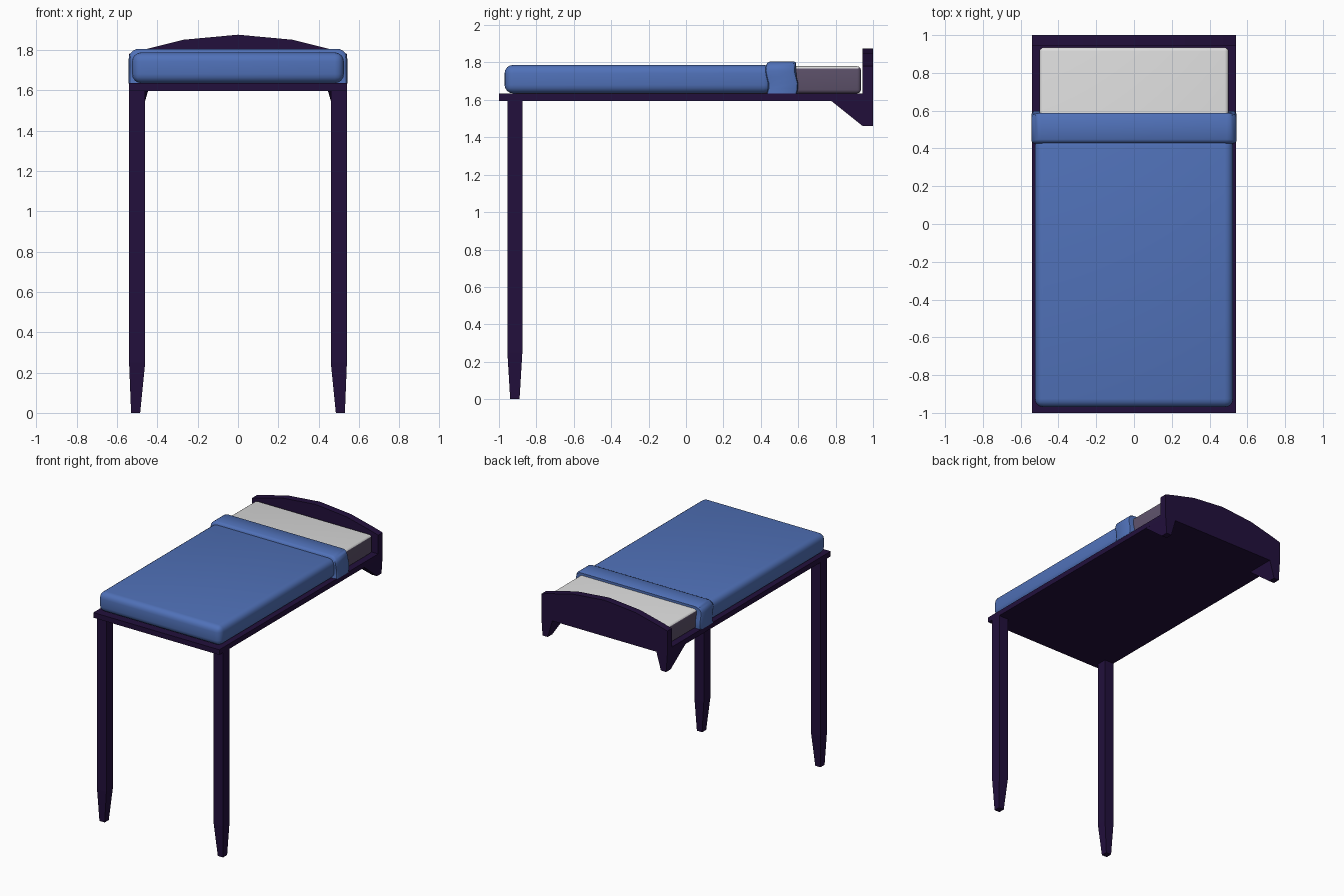
import bpy, bmesh, math

if "Cube" in bpy.data.objects:
    bpy.data.objects.remove(bpy.data.objects["Cube"])


def mat(name, rgb):
    m = bpy.data.materials.new(name)
    m.diffuse_color = (*rgb, 1)
    m.use_nodes = True
    m.node_tree.nodes["Principled BSDF"].inputs["Base Color"].default_value = m.diffuse_color
    return m


WOOD = mat("dark purple wood", (0.016, 0.005, 0.045))
BLUE = mat("blue blanket", (0.08, 0.165, 0.48))
WHITE = mat("white sheet", (0.72, 0.72, 0.72))
SIDE = mat("mattress side", (0.11, 0.083, 0.145))


def finish(bm, name, *mats, smooth=False):
    bmesh.ops.recalc_face_normals(bm, faces=bm.faces[:])
    me = bpy.data.meshes.new(name)
    bm.to_mesh(me)
    bm.free()
    ob = bpy.data.objects.new(name, me)
    bpy.context.collection.objects.link(ob)
    for m in mats:
        me.materials.append(m)
    if smooth:
        bpy.ops.object.select_all(action='DESELECT')
        ob.select_set(True)
        bpy.context.view_layer.objects.active = ob
        bpy.ops.object.shade_smooth_by_angle(angle=math.radians(40))
    return ob


def loft(rings, name, *mats, smooth=False):
    """Skin a list of matching closed rings and cap both ends."""
    bm = bmesh.new()
    vs = [[bm.verts.new(p) for p in r] for r in rings]
    n = len(vs[0])
    for a, b in zip(vs, vs[1:]):
        for i in range(n):
            j = (i + 1) % n
            bm.faces.new((a[i], a[j], b[j], b[i]))
    bm.faces.new(vs[0])
    bm.faces.new(vs[-1])
    return finish(bm, name, *mats, smooth=smooth)


def rect(x0, x1, y0, y1, z):
    return [(x0, y0, z), (x1, y0, z), (x1, y1, z), (x0, y1, z)]


def soft_box(x, y0, y1, z0, z1, r):
    bm = bmesh.new()
    bmesh.ops.create_cube(bm, size=1)
    for v in bm.verts:
        v.co = (v.co.x * 2 * x, (y0 + y1) / 2 + v.co.y * (y1 - y0),
                (z0 + z1) / 2 + v.co.z * (z1 - z0))
    bmesh.ops.bevel(bm, geom=bm.edges[:], offset=r, segments=4,
                    profile=0.5, affect='EDGES')
    return bm


# Bed base
loft([rect(-0.54, 0.54, -1, 0.95, z) for z in (1.595, 1.635)], "bed_base", WOOD)

# Headboard with faceted arched top
arch = [(-0.54, 1.595), (-0.54, 1.78), (-0.47, 1.80), (-0.27, 1.85), (0, 1.875),
        (0.27, 1.85), (0.47, 1.80), (0.54, 1.78), (0.54, 1.595)]
loft([[(x, y, z) for x, z in arch] for y in (0.945, 1.0)], "headboard", WOOD)

for s, side in ((-1, "left"), (1, "right")):
    # Front leg with tapered foot
    loft([rect(s * 0.485, s * 0.53, -0.94, -0.89, 0),
          rect(s * 0.46, s * 0.54, -0.955, -0.875, 0.25),
          rect(s * 0.46, s * 0.54, -0.955, -0.875, 1.6)], "front_leg_" + side, WOOD)
    # Wall bracket under the headboard
    loft([rect(s * 0.485, s * 0.53, 0.945, 1.0, 1.46),
          rect(s * 0.445, s * 0.54, 0.77, 1.0, 1.6)], "bracket_" + side, WOOD)

# Mattress: white on top, darker round the sides
bm = soft_box(0.5, -0.93, 0.935, 1.635, 1.78, 0.02)
bm.normal_update()
for f in bm.faces:
    f.material_index = 0 if f.normal.z > 0.5 else 1
finish(bm, "mattress", WHITE, SIDE, smooth=True)

# Blanket
finish(soft_box(0.525, -0.97, 0.46, 1.635, 1.787, 0.045), "blanket", BLUE, smooth=True)


# Folded blanket band, slightly wavy down its sides
def band(y, inset):
    hw, top, r = 0.542 - inset, 1.805 - inset, 0.05
    half = [(hw, 1.633), (hw, 1.66), (hw, 1.69), (hw, 1.72)]
    half += [(hw - r + r * math.cos(a), top - r + r * math.sin(a))
             for a in (math.pi / 2 * i / 5 for i in range(6))]
    pts = half + [(-x, z) for x, z in reversed(half)]
    return [(x, y + 0.008 * math.sin((1.80 - z) * 38 + math.pi), z) for x, z in pts]


loft([band(0.432, 0.02), band(0.436, 0.006), band(0.447, 0), band(0.577, 0),
      band(0.588, 0.006), band(0.592, 0.02)], "blanket_fold", BLUE, smooth=True)
